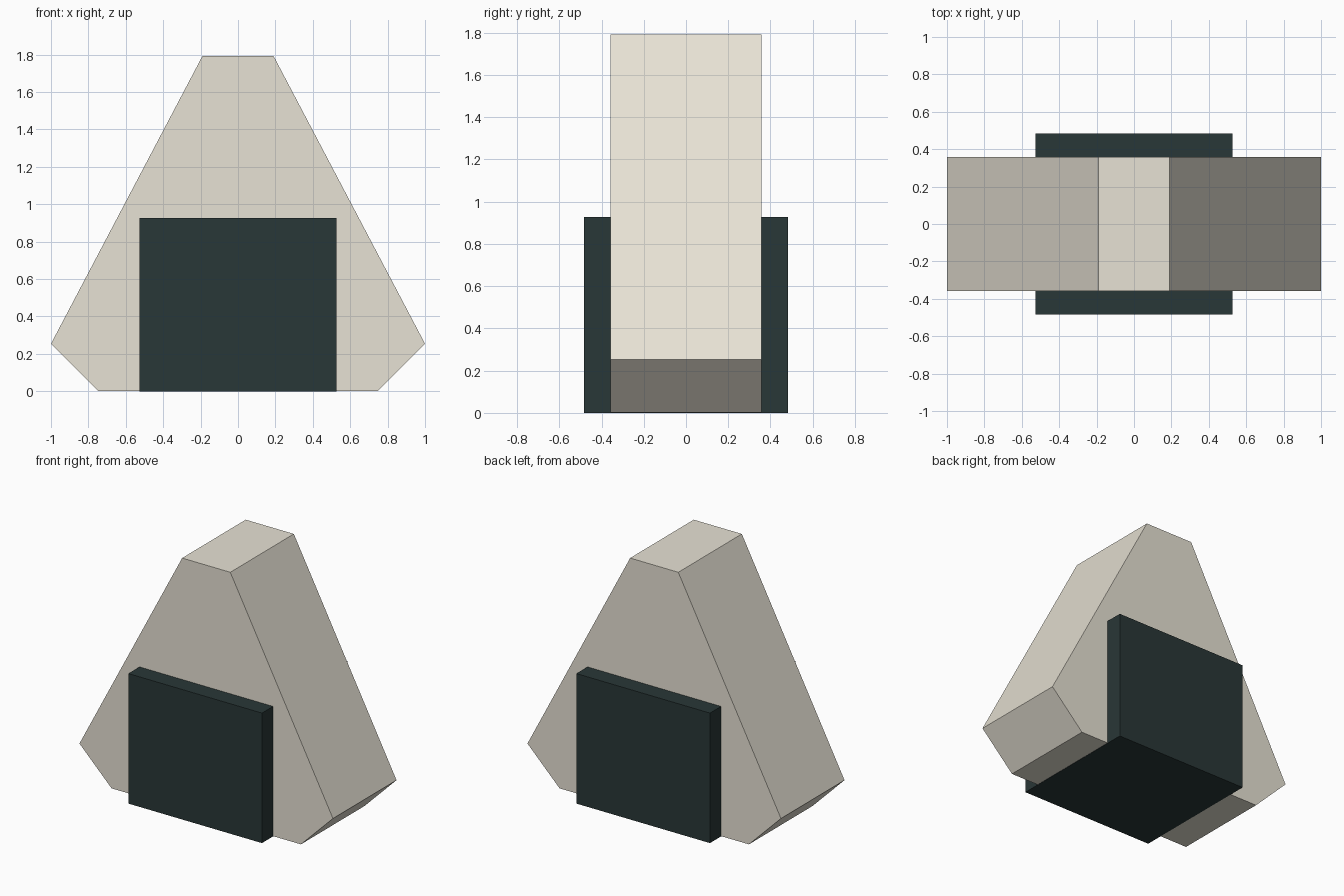
import bpy, bmesh

if "Cube" in bpy.data.objects:
    bpy.data.objects.remove(bpy.data.objects["Cube"])


def material(name, rgb):
    m = bpy.data.materials.new(name)
    m.diffuse_color = (*rgb, 1.0)
    m.use_nodes = True
    m.node_tree.nodes["Principled BSDF"].inputs["Base Color"].default_value = m.diffuse_color
    return m


def prism(name, half_profile, half_depth, mat):
    """Mirror a right-hand (x, z) outline and extrude it along y."""
    outline = half_profile + [(-x, z) for x, z in reversed(half_profile)]
    bm = bmesh.new()
    face = bm.faces.new([bm.verts.new((x, -half_depth, z)) for x, z in outline])
    ext = bmesh.ops.extrude_face_region(bm, geom=[face])
    moved = [v for v in ext["geom"] if isinstance(v, bmesh.types.BMVert)]
    bmesh.ops.translate(bm, verts=moved, vec=(0, 2 * half_depth, 0))
    bmesh.ops.recalc_face_normals(bm, faces=bm.faces)
    mesh = bpy.data.meshes.new(name)
    bm.to_mesh(mesh)
    bm.free()
    mesh.materials.append(mat)
    obj = bpy.data.objects.new(name, mesh)
    bpy.context.collection.objects.link(obj)
    return obj


rice_white = material("rice white", (0.80, 0.76, 0.66))
seaweed_green = material("dark seaweed green", (0.022, 0.038, 0.038))

# Rice body: triangle with cut corners, a hair above the wrap's underside
prism("rice_body", [(0.747, 0.002), (1.0, 0.254), (0.19, 1.793)], 0.358, rice_white)

# Seaweed wrap around the lower middle
prism("seaweed_wrap", [(0.527, 0.0), (0.527, 0.927)], 0.483, seaweed_green)
